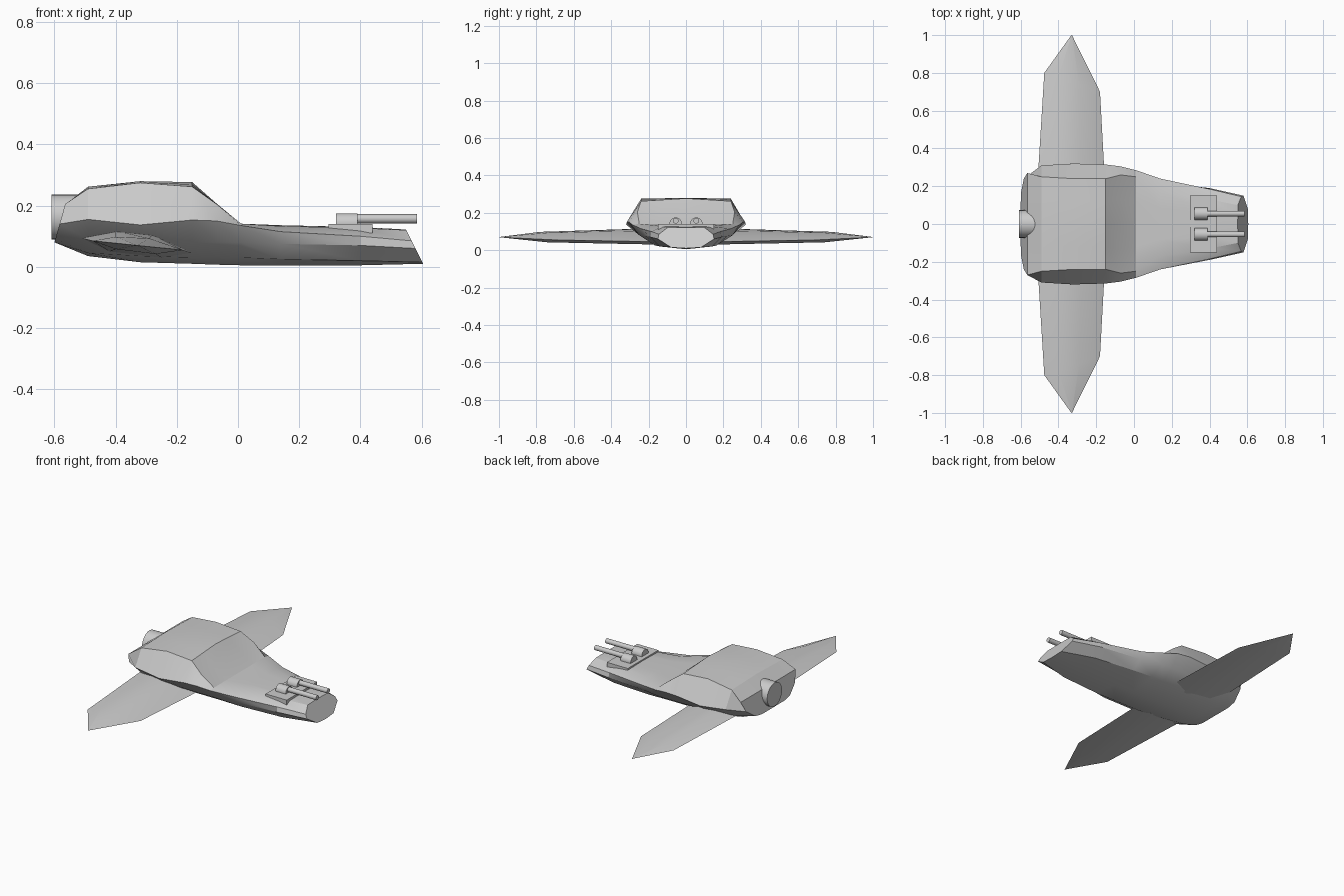
import bpy, bmesh, math
from mathutils import Matrix

cube = bpy.data.objects.get("Cube")
if cube:
    bpy.data.objects.remove(cube)

grey = bpy.data.materials.new("plain_grey")
grey.use_nodes = True
colour = (0.6, 0.6, 0.6, 1)
grey.diffuse_color = colour
grey.node_tree.nodes["Principled BSDF"].inputs["Base Color"].default_value = colour


def finish(name, bm, angle):
    bmesh.ops.recalc_face_normals(bm, faces=bm.faces)
    mesh = bpy.data.meshes.new(name)
    bm.to_mesh(mesh)
    bm.free()
    mesh.materials.append(grey)
    obj = bpy.data.objects.new(name, mesh)
    bpy.context.collection.objects.link(obj)
    bpy.ops.object.select_all(action="DESELECT")
    obj.select_set(True)
    bpy.context.view_layer.objects.active = obj
    bpy.ops.object.shade_smooth_by_angle(angle=math.radians(angle))
    return obj


def loft(bm, rings):
    """Skin closed rings of equal length and cap both ends."""
    loops = [[bm.verts.new(p) for p in ring] for ring in rings]
    for a, b in zip(loops, loops[1:]):
        n = len(a)
        for i in range(n):
            j = (i + 1) % n
            bm.faces.new((a[i], a[j], b[j], b[i]))
    bm.faces.new(loops[0])
    bm.faces.new(loops[-1])


def cylinder(name, x0, x1, y, z, radius, sides):
    bm = bmesh.new()
    place = Matrix.Translation(((x0 + x1) / 2, y, z)) @ Matrix.Rotation(math.pi / 2, 4, "Y")
    bmesh.ops.create_cone(bm, cap_ends=True, segments=sides, radius1=radius,
                          radius2=radius, depth=x1 - x0, matrix=place)
    return finish(name, bm, 35)


# Hull stations: x, lean, keel z, belly, chine, waist, shoulder, top z, window dip
stations = [
    (-0.60, 0.28, 0.08, (0.11, 0.08), (0.17, 0.09), (0.24, 0.14), (0.27, 0.205), 0.205, 0),
    (-0.49, 0, 0.035, (0.14, 0.045), (0.24, 0.09), (0.31, 0.155), (0.25, 0.255), 0.262, 0),
    (-0.32, 0, 0.015, (0.16, 0.035), (0.25, 0.08), (0.32, 0.137), (0.24, 0.275), 0.28, 0),
    (-0.15, 0, 0.01, (0.17, 0.03), (0.25, 0.08), (0.315, 0.153), (0.24, 0.262), 0.277, 0),
    (-0.07, 0, 0.007, (0.17, 0.03), (0.25, 0.08), (0.305, 0.15), (0.26, 0.205), 0.207, 0.014),
    (0.01, 0, 0.005, (0.17, 0.03), (0.25, 0.08), (0.285, 0.135), (0.25, 0.141), 0.141, 0),
    (0.14, 0, 0.005, (0.165, 0.025), (0.22, 0.075), (0.24, 0.115), (0.17, 0.133), 0.136, 0),
    (0.40, 0, 0.005, (0.14, 0.02), (0.19, 0.07), (0.185, 0.10), (0.13, 0.127), 0.13, 0),
    (0.605, -0.5, 0.01, (0.08, 0.015), (0.15, 0.06), (0.145, 0.085), (0.10, 0.12), 0.122, 0),
]
rings = []
for x, lean, keel, belly, chine, waist, shoulder, top, dip in stations:
    crown = (shoulder[0] / 2, (shoulder[1] + top) / 2 - dip)
    side = [belly, chine, waist, shoulder, crown]
    outline = [(0, keel)] + side + [(0, top)] + [(-y, z) for y, z in reversed(side)]
    rings.append([(x + lean * (z - keel), y, z) for y, z in outline])
bm = bmesh.new()
loft(bm, rings)
finish("hull", bm, 25)

# Wings: thin diamond sections running out to a point
for name, s in (("left_wing", -1), ("right_wing", 1)):
    # the model's nose faces +x, so the wings lie along y
    bm = bmesh.new()
    root = [(-0.515, 0.15, 0.095), (-0.40, 0.15, 0.118), (-0.28, 0.15, 0.105),
            (-0.15, 0.15, 0.045), (-0.25, 0.15, 0.03), (-0.42, 0.15, 0.05)]
    outer = [(-0.475, 0.80, 0.085), (-0.40, 0.78, 0.098), (-0.29, 0.74, 0.093),
             (-0.18, 0.70, 0.055), (-0.27, 0.74, 0.042), (-0.40, 0.78, 0.058)]
    tip = [(-0.33 + (p[0] + 0.33) * 0.01, 1.0, 0.07 + (p[2] - 0.07) * 0.02) for p in outer]
    loft(bm, [[(x, s * y, z) for x, y, z in ring] for ring in (root, outer, tip)])
    finish(name, bm, 30)

# Rear engine nozzle
cylinder("engine_nozzle", -0.61, -0.46, 0, 0.163, 0.073, 32)

# Twin guns on a flat mount
bm = bmesh.new()
bmesh.ops.create_cube(bm, size=1, matrix=Matrix.Translation((0.368, 0, 0.125))
                      @ Matrix.Diagonal((0.145, 0.30, 0.03, 1)))
finish("gun_mount", bm, 30)
for side, y in (("left", 0.055), ("right", -0.055)):
    cylinder(side + "_gun_breech", 0.32, 0.39, y, 0.142, 0.033, 24)
    cylinder(side + "_gun_barrel", 0.38, 0.585, y, 0.157, 0.015, 16)
